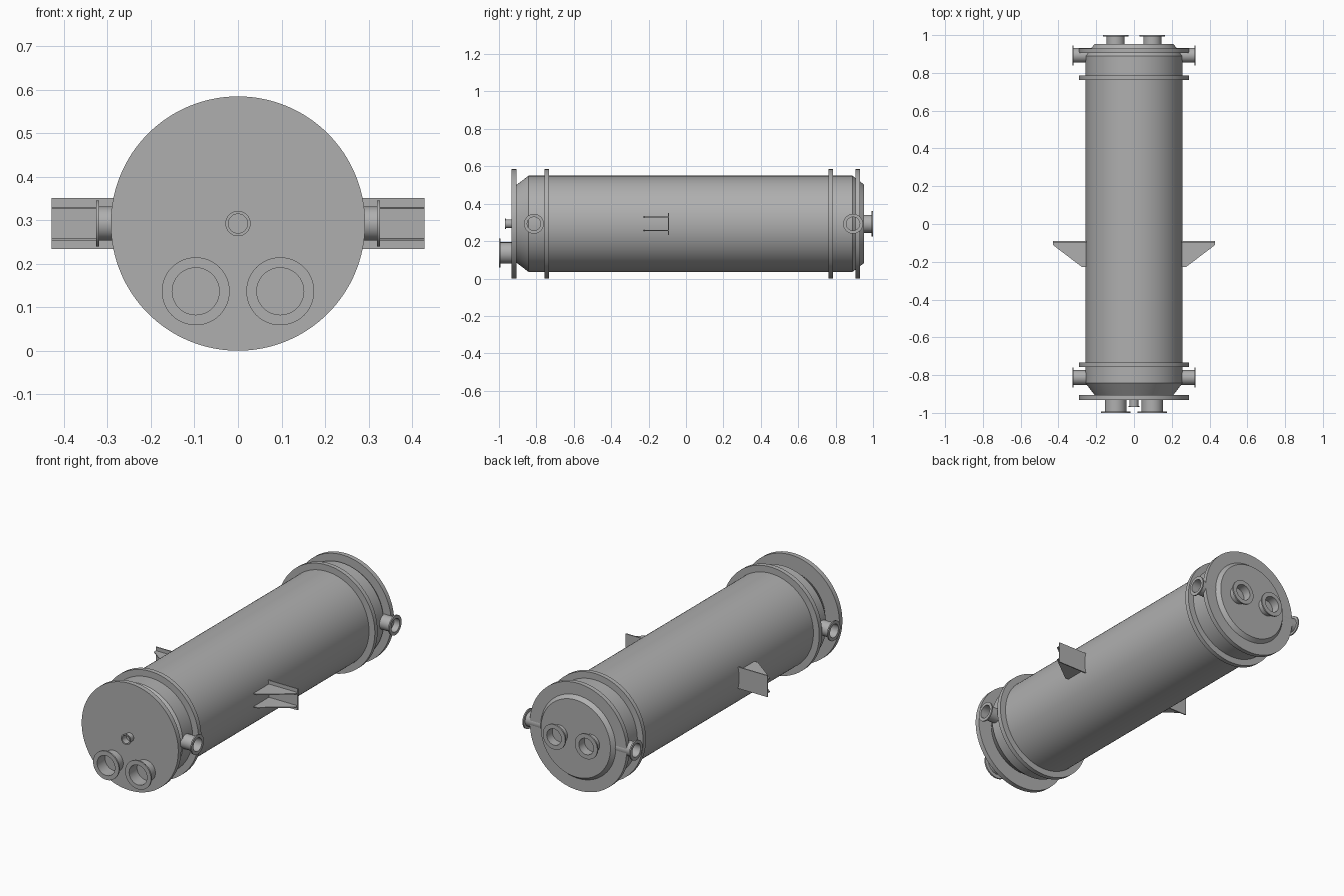
import bpy, bmesh, math
from mathutils import Vector

cube = bpy.data.objects.get("Cube")
if cube:
    bpy.data.objects.remove(cube, do_unlink=True)

steel = bpy.data.materials.new("grey_steel")
steel.use_nodes = True
GREY = (0.43, 0.43, 0.43, 1)
steel.diffuse_color = GREY
steel.node_tree.nodes["Principled BSDF"].inputs["Base Color"].default_value = GREY

AXIS_Z = 0.2925      # height of the vessel centreline
SHELL_R = 0.257
FLANGE_R = 0.292


def finish(name, bm, smooth=True):
    bmesh.ops.recalc_face_normals(bm, faces=bm.faces)
    mesh = bpy.data.meshes.new(name)
    bm.to_mesh(mesh)
    bm.free()
    mesh.materials.append(steel)
    if smooth:
        mesh.shade_smooth()
        mesh.set_sharp_from_angle(angle=math.radians(25))
    obj = bpy.data.objects.new(name, mesh)
    bpy.context.collection.objects.link(obj)
    return obj


def lathe(name, profile, origin, direction, steps=96, closed=False):
    """Spin (radius, distance) points about a line through origin."""
    bm = bmesh.new()
    verts = [bm.verts.new((r, 0, d)) for r, d in profile]
    edges = [bm.edges.new(pair) for pair in zip(verts, verts[1:])]
    if closed:
        edges.append(bm.edges.new((verts[-1], verts[0])))
    bmesh.ops.spin(bm, geom=verts + edges, cent=(0, 0, 0), axis=(0, 0, 1),
                   angle=math.tau, steps=steps, use_duplicate=False)
    bmesh.ops.remove_doubles(bm, verts=bm.verts, dist=1e-5)
    turn = Vector((0, 0, 1)).rotation_difference(Vector(direction))
    bmesh.ops.rotate(bm, verts=bm.verts, matrix=turn.to_matrix())
    bmesh.ops.translate(bm, verts=bm.verts, vec=origin)
    return finish(name, bm)


def nozzle(name, origin, direction, start, end, pipe, bore, rim, thick):
    """Open pipe stub with a thin connection flange."""
    lathe(name, [(bore, start), (bore, end), (rim, end), (rim, end - thick),
                 (pipe, end - thick), (pipe, start)],
          origin, direction, steps=48, closed=True)


centre = (0, 0, AXIS_Z)
along = (0, 1, 0)

# Shell with tapered ends
lathe("shell", [(0, -0.91), (0.205, -0.91), (SHELL_R, -0.842),
                (SHELL_R, 0.89), (0.21, 0.952), (0, 0.952)], centre, along, 128)

# Flange rings and the front cover plate
for name, y0, y1 in (("front_cover", -0.932, -0.906),
                     ("front_shell_flange", -0.757, -0.732),
                     ("rear_shell_flange", 0.763, 0.787),
                     ("rear_flange", 0.905, 0.93)):
    lathe(name, [(0, y0), (FLANGE_R, y0), (FLANGE_R, y1), (0, y1)],
          centre, along, 128)

# Small central nozzle on the cover
nozzle("front_drain_nozzle", centre, (0, -1, 0), 0.92, 0.968,
       0.0235, 0.022, 0.029, 0.005)

for side, label in ((1, "left"), (-1, "right")):
    # End nozzles
    nozzle("front_nozzle_" + label, (side * 0.097, 0, 0.137), (0, -1, 0),
           0.92, 1.0, 0.057, 0.054, 0.078, 0.008)
    nozzle("rear_nozzle_" + label, (side * 0.097, 0, AXIS_Z), (0, 1, 0),
           0.94, 1.0, 0.048, 0.044, 0.068, 0.008)

    # Side nozzles near both ends
    for end, y in (("front", -0.813), ("rear", 0.893)):
        nozzle(end + "_side_nozzle_" + label, (0, y, AXIS_Z), (side, 0, 0),
               0.2, 0.326, 0.039, 0.036, 0.053, 0.007)

    # Mounting bracket: back plate
    bm = bmesh.new()
    bmesh.ops.create_cube(bm, size=1)
    bmesh.ops.scale(bm, verts=bm.verts, vec=(0.185, 0.006, 0.117))
    bmesh.ops.translate(bm, verts=bm.verts,
                        vec=(side * 0.3355, -0.094, AXIS_Z))
    finish("bracket_plate_" + label, bm, False)

    # Mounting bracket: pair of tapered gussets
    for level, dz in (("upper", 0.036), ("lower", -0.036)):
        bm = bmesh.new()
        outline = ((0.24, -0.228), (0.275, -0.228), (0.428, -0.112),
                   (0.428, -0.094), (0.24, -0.094))
        face = bm.faces.new([bm.verts.new((side * x, y, AXIS_Z + dz - 0.0025))
                             for x, y in outline])
        made = bmesh.ops.extrude_face_region(bm, geom=[face])["geom"]
        bmesh.ops.translate(bm, vec=(0, 0, 0.005), verts=[
            v for v in made if isinstance(v, bmesh.types.BMVert)])
        finish("bracket_gusset_" + level + "_" + label, bm, False)
